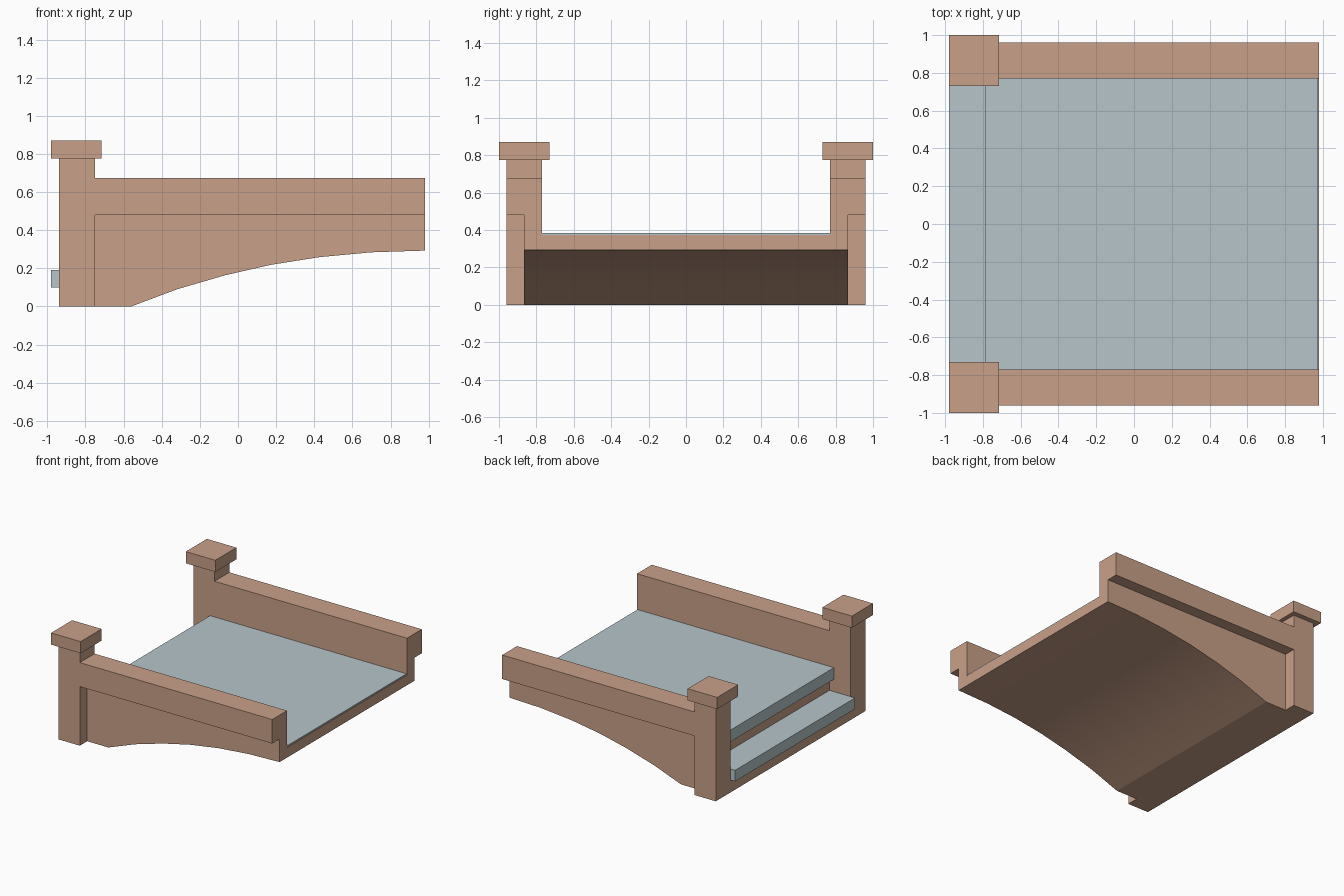
import bpy, bmesh, math

if "Cube" in bpy.data.objects:
    bpy.data.objects.remove(bpy.data.objects["Cube"])


def material(name, rgb):
    m = bpy.data.materials.new(name)
    m.diffuse_color = (*rgb, 1.0)
    m.use_nodes = True
    m.node_tree.nodes["Principled BSDF"].inputs["Base Color"].default_value = m.diffuse_color
    return m


STONE = material("warm stone", (0.584, 0.352, 0.246))
SLATE = material("pale blue paving", (0.474, 0.558, 0.591))


def loft(name, rings, mat):
    """Join equal rings of points into a capped solid."""
    bm = bmesh.new()
    loops = [[bm.verts.new(p) for p in ring] for ring in rings]
    n = len(loops[0])
    for a, b in zip(loops, loops[1:]):
        for i in range(n):
            j = (i + 1) % n
            bm.faces.new((a[i], a[j], b[j], b[i]))
    bm.faces.new(loops[0])
    bm.faces.new(loops[-1][::-1])
    bmesh.ops.recalc_face_normals(bm, faces=bm.faces[:])
    mesh = bpy.data.meshes.new(name)
    bm.to_mesh(mesh)
    bm.free()
    mesh.materials.append(mat)
    ob = bpy.data.objects.new(name, mesh)
    bpy.context.collection.objects.link(ob)
    return ob


def prism(name, profile, y0, y1, mat):
    """Extrude an (x, z) profile along y."""
    return loft(name, [[(x, y, z) for x, z in profile] for y in (y0, y1)], mat)


def box(name, x0, x1, y0, y1, z0, z1, mat):
    return prism(name, [(x0, z0), (x1, z0), (x1, z1), (x0, z1)], y0, y1, mat)


# Bridge span: trough section with overhanging rails, swept over the arch
arch = [(-0.75, 0), (-0.56, 0), (-0.32, 0.09), (-0.07, 0.163), (0.17, 0.218),
        (0.43, 0.259), (0.70, 0.284), (0.98, 0.293)]
rings = []
for x, soffit in arch:
    half = [(0.865, soffit), (0.865, 0.48), (0.96, 0.48),
            (0.96, 0.675), (0.77, 0.675), (0.77, 0.375)]
    section = half + [(-y, z) for y, z in reversed(half)]
    rings.append([(x, y, z) for y, z in section])
span = loft("arched_span", rings, STONE)
bpy.context.view_layer.objects.active = span
span.select_set(True)
bpy.ops.object.shade_smooth_by_angle(angle=math.radians(15))

# Paved deck with an overhanging nosing
prism("deck_paving", [(-0.79, 0.29), (-0.745, 0.29), (-0.745, 0.365),
                      (0.975, 0.365), (0.975, 0.385), (-0.79, 0.385)],
      -0.77, 0.77, SLATE)

# Entrance step
box("step_base", -0.94, -0.75, -0.77, 0.77, 0, 0.10, STONE)
box("step_paving", -0.98, -0.75, -0.77, 0.77, 0.10, 0.19, SLATE)

# Gate posts with square caps
for side, s in (("front", -1), ("back", 1)):
    box(side + "_post", -0.94, -0.75, s * 0.77, s * 0.96, 0, 0.775, STONE)
    box(side + "_post_cap", -0.98, -0.715, s * 0.73, s * 1.0, 0.775, 0.87, STONE)
